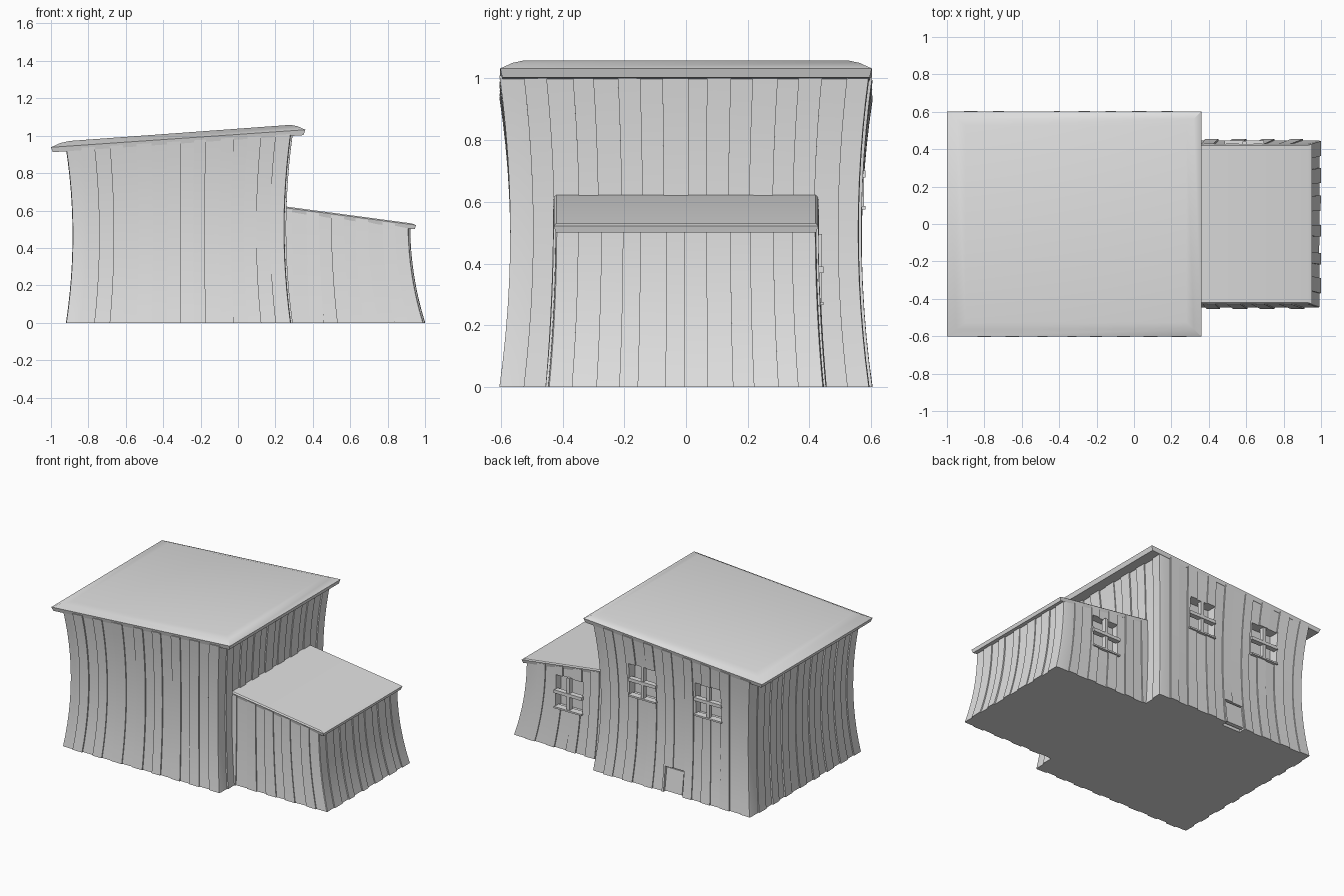
import bpy, math, random
from mathutils import Vector

random.seed(4)
if "Cube" in bpy.data.objects:
    bpy.data.objects.remove(bpy.data.objects["Cube"])

grey = bpy.data.materials.new("light_grey")
grey.use_nodes = True
GREY = (0.75, 0.75, 0.75, 1)
grey.diffuse_color = GREY
grey.node_tree.nodes["Principled BSDF"].inputs["Base Color"].default_value = GREY


def make(name, verts, faces):
    mesh = bpy.data.meshes.new(name)
    mesh.from_pydata(verts, [], faces)
    mesh.materials.append(grey)
    obj = bpy.data.objects.new(name, mesh)
    bpy.context.collection.objects.link(obj)
    return obj


def loft(name, rings):
    """Closed solid through equal-sized counter-clockwise rings, bottom to top."""
    n = len(rings[0])
    verts = [p for ring in rings for p in ring]
    faces = [tuple(reversed(range(n))), tuple(range(len(verts) - n, len(verts)))]
    for k in range(len(rings) - 1):
        for i in range(n):
            j = (i + 1) % n
            faces.append((k * n + i, k * n + j, (k + 1) * n + j, (k + 1) * n + i))
    return make(name, verts, faces)


def boxes(name, spans):
    """One mesh of axis-aligned boxes, each (x0, x1, y0, y1, z0, z1)."""
    verts, faces = [], []
    for x0, x1, y0, y1, z0, z1 in spans:
        b = len(verts)
        for z in (z0, z1):
            verts += [(x0, y0, z), (x1, y0, z), (x1, y1, z), (x0, y1, z)]
        faces += [(b + 3, b + 2, b + 1, b), (b + 4, b + 5, b + 6, b + 7)]
        for i in range(4):
            j = (i + 1) % 4
            faces.append((b + i, b + j, b + 4 + j, b + 4 + i))
    return make(name, verts, faces)


def smooth(obj, degrees=35):
    bpy.ops.object.select_all(action='DESELECT')
    obj.select_set(True)
    bpy.context.view_layer.objects.active = obj
    bpy.ops.object.shade_smooth_by_angle(angle=math.radians(degrees))


def plank_outline(x0, x1, hy, width):
    """Rectangle outline whose sides step in and out plank by plank."""
    corners = [Vector(c) for c in ((x0, -hy), (x1, -hy), (x1, hy), (x0, hy))]
    points = []
    for a, b in zip(corners, corners[1:] + corners[:1]):
        side = b - a
        out = Vector((side.y, -side.x)).normalized()
        count = round(side.length / width)
        cuts = [0] + [(i + random.uniform(-0.12, 0.12)) / count
                      for i in range(1, count)] + [1]
        for i in range(count):
            base = 0.010 if i % 2 else 0.002
            for t in cuts[i:i + 2]:
                points.append(a + side * t + out * (base + random.uniform(0, 0.003)))
    return points


def walls(name, outline, cx, squeeze, top, levels=12):
    """Plank outline lofted upwards, pinched by squeeze(t), cut off by top(x)."""
    rings = []
    for k in range(levels + 1):
        t = k / levels
        fx, fy = squeeze(t)
        ring = []
        for p in outline:
            x = cx + (p.x - cx) * fx
            ring.append((x, p.y * fy, t * top(x)))
        rings.append(ring)
    return loft(name, rings)


def cut(obj, spans):
    cutter = boxes("opening_cutter", spans)
    cutter.hide_render = True
    mod = obj.modifiers.new("openings", 'BOOLEAN')
    mod.operation, mod.solver, mod.object = 'DIFFERENCE', 'EXACT', cutter
    bpy.context.view_layer.objects.active = obj
    bpy.ops.object.modifier_apply(modifier=mod.name)
    bpy.data.objects.remove(cutter)


def roof(name, steps):
    """Sloped slab from rectangles (x0, x1, half depth, z at x0, z at x1)."""
    return loft(name, [[(a, -h, za), (b, -h, zb), (b, h, zb), (a, h, za)]
                       for a, b, h, za, zb in steps])


def opening(x, z, y):
    return (x - 0.1, x + 0.1, y - 0.055, y + 0.08, z - 0.11, z + 0.11)


def window_bars(name, x, z, y):
    w, h, r = 0.105, 0.115, 0.011
    boxes(name, [(x - r, x + r, y - 0.02, y + 0.010, z - h, z + h),
                 (x - w, x + w, y - 0.02, y + 0.016, z - r, z + r),
                 (x - w, x + w, y - 0.03, y + 0.016, z - h, z - h + r)])


# Main house walls, pinched at mid height
def main_squeeze(t):
    f = 1 - 0.058 * (1 - (2 * t - 1) ** 2)
    return f, f


main = walls("main_walls", plank_outline(-0.907, 0.28, 0.592, 0.073), -0.315,
             main_squeeze, lambda x: 0.925 + 0.066 * (x + 1))

# Side annex walls, flaring towards the ground
def annex_squeeze(t):
    f = 1 - (1 - t) ** 2
    return 1 - 0.1 * f, 1 - 0.055 * f


annex = walls("annex_walls", plank_outline(0.15, 0.988, 0.443, 0.075), 0.2,
              annex_squeeze, lambda x: 0.643 - 0.134 * x)

# Back windows and the small hatch
MAIN_Y, ANNEX_Y = 0.566, 0.43
main_windows = [(-0.07, 0.69), (-0.57, 0.69)]
cut(main, [opening(x, z, MAIN_Y) for x, z in main_windows]
    + [(-0.39, -0.25, 0.55, 0.7, -0.05, 0.17)])
cut(annex, [opening(0.59, 0.38, ANNEX_Y)])
for i, (x, z) in enumerate(main_windows):
    window_bars(f"main_window_bars_{i + 1}", x, z, MAIN_Y)
window_bars("annex_window_bars", 0.59, 0.38, ANNEX_Y)

hatch = boxes("hatch_flap", [(-0.385, -0.255, -0.012, 0.012, -0.155, 0)])
hatch.location = (0, 0.56, 0.16)
hatch.rotation_euler.x = math.radians(8)

# Roofs with softly rounded rims
main_roof = roof("main_roof", [
    (-0.99, 0.35, 0.595, 0.912, 1.003),
    (-1.0, 0.36, 0.602, 0.938, 1.032),
    (-0.95, 0.32, 0.562, 0.961, 1.050),
    (-0.90, 0.28, 0.525, 0.972, 1.058)])
annex_roof = roof("annex_roof", [
    (0.2, 0.945, 0.422, 0.600, 0.500),
    (0.2, 0.952, 0.428, 0.622, 0.522),
    (0.2, 0.93, 0.420, 0.629, 0.531)])

for part in (main, annex, main_roof, annex_roof):
    smooth(part)
